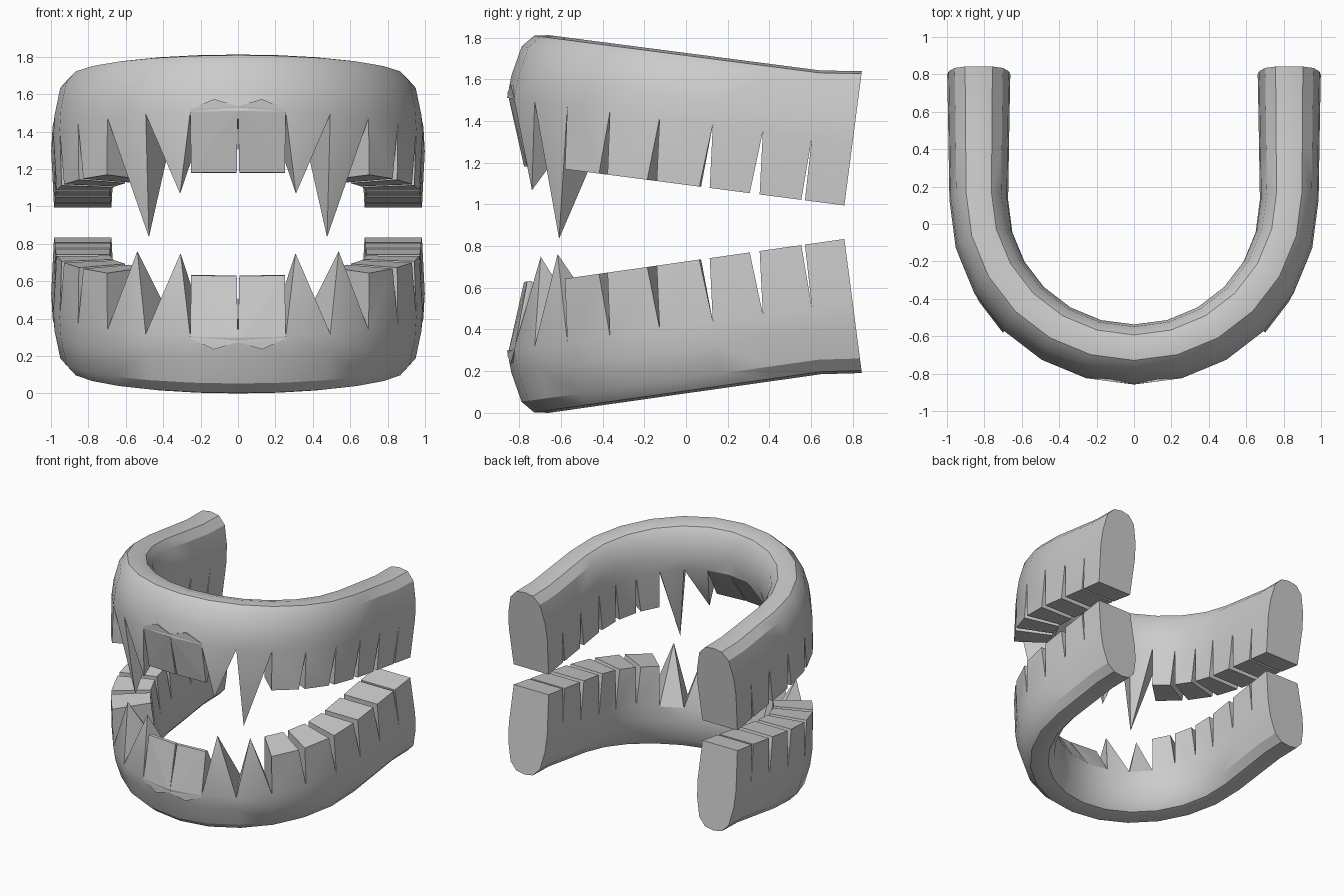
import bpy, bmesh, math
from mathutils import Vector

if "Cube" in bpy.data.objects:
    bpy.data.objects.remove(bpy.data.objects["Cube"], do_unlink=True)

# One plain grey for everything
grey = bpy.data.materials.new("plain_grey")
grey.use_nodes = True
grey.diffuse_color = (0.6, 0.6, 0.6, 1)
grey.node_tree.nodes["Principled BSDF"].inputs["Base Color"].default_value = (0.6, 0.6, 0.6, 1)

RADIUS, ARC_Y = 0.83, 0.13          # arch centre line
STEP = math.radians(15)             # one tooth per step around the arc
STRAIGHT = [0.13, 0.37, 0.605, 0.80]  # stations along the straight back
LAST = 9
GUM_Z, BITE_Z = 1.49, 1.19

# Half of the gum's rounded section: (offset from centre line, height)
HALF = [(0.157, GUM_Z), (0.15, 1.60), (0.12, 1.742), (0.068, 1.80)]
SECTION = HALF + [(0, 1.812)] + [(-n, z) for n, z in reversed(HALF)]


def arch(s, n, z):
    """Point at station s, offset n outward from the arch centre line."""
    if s <= 6:
        a, r = s * STEP, RADIUS + n
        return Vector((r * math.sin(a), ARC_Y - r * math.cos(a), z))
    i = min(int(s) - 6, 2)
    f = s - 6 - i
    y = STRAIGHT[i] * (1 - f) + STRAIGHT[i + 1] * f
    return Vector((RADIUS + n * (1 + 0.025 * (s - 6)), y, z))


def place(p, lower):
    """Tilt the jaw open, and flip it for the lower one."""
    y = p.y + 0.13 * (p.z - 1.5)
    z = p.z - 0.13 * (p.y + 0.7)
    return Vector((p.x, y, 1.82 + 0.012 * y - z if lower else z))


def finish(name, bm, lower, smooth):
    bmesh.ops.remove_doubles(bm, verts=bm.verts, dist=0.0005)
    for v in bm.verts:
        v.co = place(v.co, lower)
    bmesh.ops.recalc_face_normals(bm, faces=bm.faces)
    mesh = bpy.data.meshes.new(name)
    bm.to_mesh(mesh)
    bm.free()
    mesh.materials.append(grey)
    ob = bpy.data.objects.new(name, mesh)
    bpy.context.collection.objects.link(ob)
    if smooth:
        bpy.ops.object.select_all(action='DESELECT')
        ob.select_set(True)
        bpy.context.view_layer.objects.active = ob
        bpy.ops.object.shade_smooth_by_angle(angle=math.radians(30))
    mod = ob.modifiers.new("Mirror", 'MIRROR')
    mod.use_clip = False
    mod.use_mirror_merge = smooth
    return ob


def add_gum(bm):
    rings = []
    for s in range(LAST + 1):
        lift = 0.022 if s == LAST else 0
        rings.append([bm.verts.new(arch(s, n, z + (lift if z > GUM_Z else 0)))
                      for n, z in SECTION])
    for a, b in zip(rings, rings[1:]):
        for i in range(len(SECTION) - 1):
            bm.faces.new((a[i], a[i + 1], b[i + 1], b[i]))
    bm.faces.new(rings[-1])


def base_corners(s):
    w = HALF[0][0]
    return [arch(s, w, GUM_Z), arch(s + 1, w, GUM_Z),
            arch(s + 1, -w, GUM_Z), arch(s, -w, GUM_Z)]


def add_pointed_tooth(bm, s, tip):
    base = [bm.verts.new(p) for p in base_corners(s)]
    top = bm.verts.new(tip)
    for i in range(4):
        bm.faces.new((base[i], base[(i + 1) % 4], top))


def add_block_tooth(bm, s):
    start = 0.03 if s == LAST - 1 else 0.1
    end = {LAST - 1: 0, LAST - 2: 0.05}.get(s, 0.1)
    base = base_corners(s)
    bite = []
    for a, b, n in ((base[0], base[1], 1), (base[3], base[2], -1)):
        for f in (start, 1 - end):
            p = a.lerp(b, f)
            q = a.lerp(b, f) + (base[2] - base[1] if n > 0 else base[1] - base[2]) * 0.045
            bite.append(Vector((q.x, p.y if s >= 6 else q.y, BITE_Z)))
    low = [bm.verts.new(bite[i]) for i in (0, 1, 3, 2)]
    top = [bm.verts.new(p) for p in base]
    for i in range(4):
        j = (i + 1) % 4
        bm.faces.new((top[i], top[j], low[j], low[i]))
    bm.faces.new(low)


def add_incisor(bm):
    w = HALF[0][0]
    points = [arch(0, w + 0.001, 1.515), arch(0.5, w, 1.555), arch(1, w + 0.001, 1.50),
              arch(0, -w, GUM_Z), arch(1, -w, GUM_Z)]
    for y in (-0.735, -0.715):      # chisel edge
        points += [Vector((0.007, y, 1.178)), Vector((0.25, y + 0.015, 1.178))]
    verts = [bm.verts.new(p) for p in points]
    res = bmesh.ops.convex_hull(bm, input=verts)
    loose = [v for v in bm.verts if not v.link_faces]
    bmesh.ops.delete(bm, geom=loose, context='VERTS')
    bmesh.ops.dissolve_limit(bm, angle_limit=math.radians(2), verts=bm.verts, edges=bm.edges)


for lower in (False, True):
    side = "lower" if lower else "upper"
    # Gum arch with the canines and molars growing out of it
    bm = bmesh.new()
    add_gum(bm)
    if lower:
        add_pointed_tooth(bm, 1, arch(1.45, 0.0, 1.07))
        add_pointed_tooth(bm, 2, arch(2.53, 0.045, 1.07))
    else:
        add_pointed_tooth(bm, 1, arch(1.39, 0.04, 1.07))
        add_pointed_tooth(bm, 2, arch(2.4, -0.02, 0.858))
    for s in range(3, LAST):
        add_block_tooth(bm, s)
    finish(side + "_jaw", bm, lower, True)
    # Flat chisel-shaped front teeth
    bm = bmesh.new()
    add_incisor(bm)
    finish(side + "_incisors", bm, lower, False)
